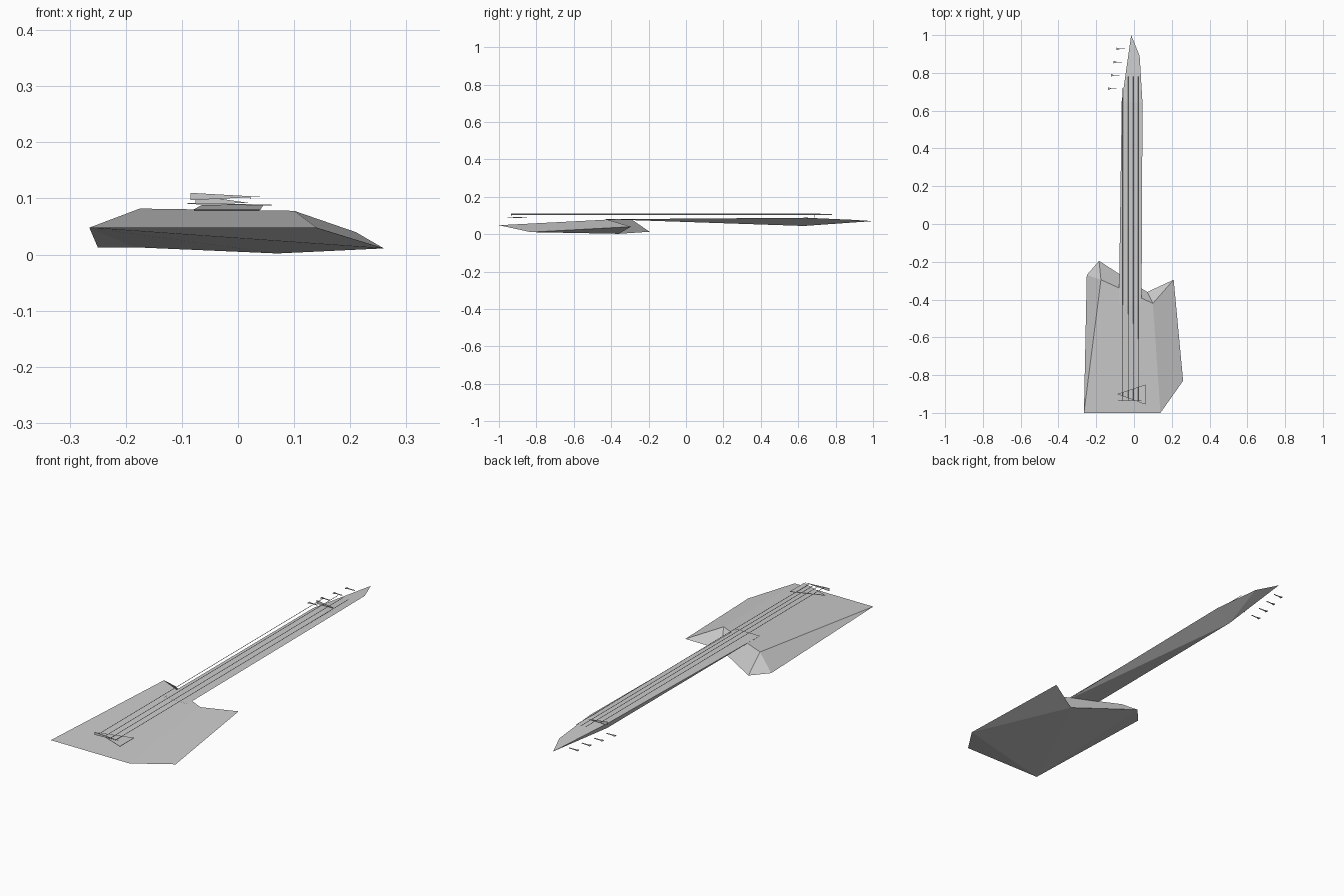
import bpy, bmesh
from mathutils import Vector

cube = bpy.data.objects.get("Cube")
if cube:
    bpy.data.objects.remove(cube)

grey = bpy.data.materials.new("plain grey")
grey.use_nodes = True
COLOUR = (0.6, 0.6, 0.6, 1)
grey.diffuse_color = COLOUR
grey.node_tree.nodes["Principled BSDF"].inputs["Base Color"].default_value = COLOUR


def finish(name, bm):
    bmesh.ops.recalc_face_normals(bm, faces=bm.faces[:])
    mesh = bpy.data.meshes.new(name)
    bm.to_mesh(mesh)
    bm.free()
    mesh.materials.append(grey)
    obj = bpy.data.objects.new(name, mesh)
    bpy.context.collection.objects.link(obj)
    return obj


def faceted(name, points, faces):
    """Solid from named corners; each face is a word of corner letters."""
    bm = bmesh.new()
    corner = {k: bm.verts.new(p) for k, p in points.items()}
    for word in faces.split():
        bm.faces.new([corner[k] for k in word])
    return finish(name, bm)


def plate(name, outline, depth):
    """Thin plate: an outline pushed along a depth vector."""
    bm = bmesh.new()
    face = bm.faces.new([bm.verts.new(p) for p in outline])
    side = bmesh.ops.extrude_face_region(bm, geom=[face], use_keep_orig=True)
    moved = [v for v in side["geom"] if isinstance(v, bmesh.types.BMVert)]
    bmesh.ops.translate(bm, verts=moved, vec=Vector(depth))
    return finish(name, bm)


# Body: wedge with two horns; A-B front edge, S-T raised back edge of the top
faceted("body", {
    "A": (-0.265, -1, 0.048), "B": (0.14, -1, 0.048),
    "C": (0.26, -0.83, 0.011), "D": (0.21, -0.295, 0.04),
    "E": (0.07, -0.36, 0.002), "G": (-0.185, -0.195, 0.013),
    "H": (-0.25, -0.27, 0.013),
    "S": (0.10, -0.42, 0.078), "T": (-0.175, -0.295, 0.082),
}, "ABST BCDS DES ESTG GTH HTA ABC CDE ACE AEG AGH")

# Neck and headstock: flat top with a single keel point V underneath
faceted("neck", {
    "P": (-0.08, -0.43, 0.08), "Q": (0.04, -0.43, 0.08),
    "R": (0.045, 0.64, 0.088), "W": (0.03, 0.89, 0.077),
    "X": (-0.015, 1, 0.07), "Y": (-0.065, 0.65, 0.088),
    "V": (-0.035, 0.63, 0.044),
}, "PQRY RWXY PQV QRV RWV WXV XYV YPV")

# Bridge: a level triangle and an upright one
plate("bridge_plate", [(-0.09, -0.9, 0.09), (0.06, -0.955, 0.087),
                       (0.06, -0.85, 0.087)], (0, 0, 0.002))
plate("bridge_saddle", [(-0.085, -0.936, 0.097), (0.04, -0.936, 0.103),
                        (-0.085, -0.936, 0.11)], (0, 0.002, 0))

# Nut
plate("nut", [(-0.076, 0.687, 0.09), (0.02, 0.687, 0.092),
              (-0.076, 0.687, 0.106)], (0, 0.002, 0))

# Strings
for i, (x, end) in enumerate([(-0.06, 0.72), (-0.03, 0.78),
                              (-0.004, 0.78), (0.022, 0.78)]):
    z = 0.108 - 0.003 * i
    plate(f"string_{i + 1}", [(x - 0.001, -0.935, z), (x + 0.001, -0.935, z),
                              (x, -0.935, z + 0.002)], (0, end + 0.935, 0))

# Tuning pegs: a small pointed key on a thin shaft
for i in range(4):
    x, y, z = -0.138 + 0.015 * i, 0.717 + 0.07 * i, 0.066
    plate(f"peg_key_{i + 1}", [(x, y - 0.007, z), (x + 0.022, y, z),
                               (x, y + 0.007, z)], (0, 0, 0.003))
    plate(f"peg_shaft_{i + 1}", [(x + 0.015, y - 0.0015, z), (x + 0.045, y - 0.0015, z),
                                 (x + 0.045, y + 0.0015, z), (x + 0.015, y + 0.0015, z)],
          (0, 0, 0.003))
